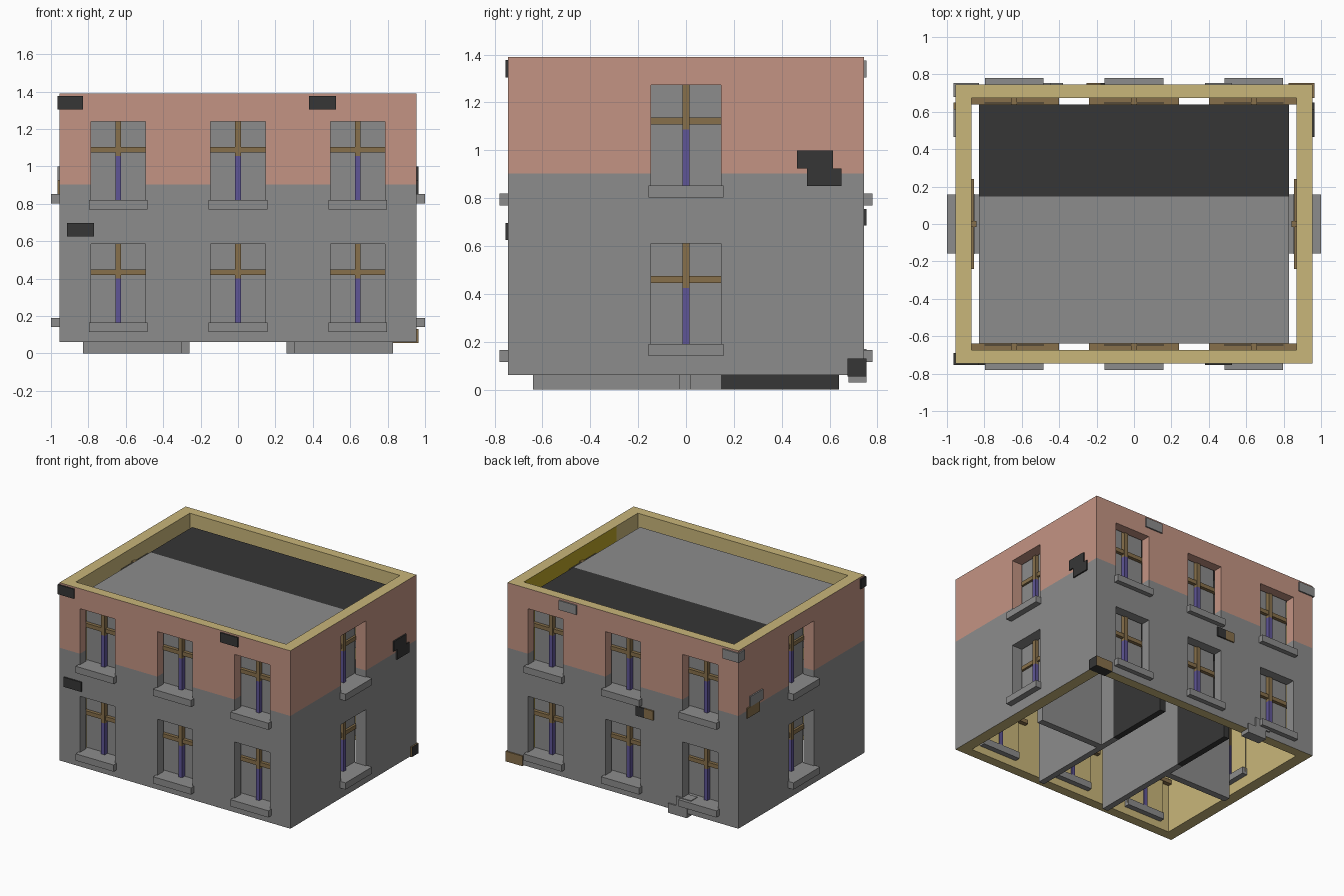
import bpy, bmesh
from mathutils import Vector

if "Cube" in bpy.data.objects:
    bpy.data.objects.remove(bpy.data.objects["Cube"])


def mat(name, r, g, b):
    m = bpy.data.materials.new(name)
    m.diffuse_color = (r, g, b, 1)
    m.use_nodes = True
    m.node_tree.nodes["Principled BSDF"].inputs["Base Color"].default_value = m.diffuse_color
    return m


GREY = mat("grey plaster", 0.263, 0.263, 0.263)
PINK = mat("pink plaster", 0.55, 0.296, 0.227)
YELLOW = mat("yellow lining", 0.584, 0.468, 0.195)
MUSTARD = mat("mustard lining", 0.50, 0.37, 0.02)
BROWN = mat("brown timber", 0.242, 0.162, 0.07)
PURPLE = mat("purple post", 0.114, 0.091, 0.305)
DARK = mat("dark patch", 0.037, 0.037, 0.037)


def boxes(name, items, *mats):
    """One object made of boxes, each (x0, x1, y0, y1, z0, z1)."""
    bm = bmesh.new()
    for b in items:
        vs = bmesh.ops.create_cube(bm, size=1)["verts"]
        for v in vs:
            v.co = Vector([(b[2 * i] + b[2 * i + 1]) / 2 + v.co[i] * abs(b[2 * i + 1] - b[2 * i])
                           for i in range(3)])
    me = bpy.data.meshes.new(name)
    bm.to_mesh(me)
    bm.free()
    for m in mats:
        me.materials.append(m)
    ob = bpy.data.objects.new(name, me)
    bpy.context.collection.objects.link(ob)
    return ob


def on_wall(axis, sign, u0, u1, d0, d1, z0, z1):
    """Box placed on a wall: u runs along it, d is distance from the centre."""
    d = sorted((sign * d0, sign * d1))
    return (u0, u1, *d, z0, z1) if axis == "y" else (*d, u0, u1, z0, z1)


def subtract(ob, cutter):
    mod = ob.modifiers.new("cut", "BOOLEAN")
    mod.operation, mod.solver, mod.object = "DIFFERENCE", "EXACT", cutter
    cutter.hide_render = True
    bpy.context.view_layer.objects.active = ob
    bpy.ops.object.modifier_apply(modifier=mod.name)
    bpy.data.objects.remove(cutter)


HX, HY = 0.955, 0.745      # outer half sizes
IX, IY = 0.87, 0.673       # inner half sizes
BASE, TOP, BAND = 0.06, 1.39, 0.903

# Windows: openings, sills, transoms, posts and panes for all four walls
holes, sills, transoms, posts_top, posts_low, panes = [], [], [], [], [], []
for sign in (-1, 1):
    for axis, centres in (("y", (-0.64, 0, 0.64)), ("x", (0,))):
        for c in centres:
            for floor in (0, 0.655):
                if axis == "y":
                    z, out, inn, pane, bar, post = 0.165 + floor, HY, IY, 0.645, (0.64, 0.675), (0.638, 0.682)
                else:
                    z, out, inn, pane, bar, post = 0.19 + floor * 1.012, HX, IX, 0.852, (0.855, 0.873), (0.842, 0.885)

                def add(lst, h, d, z0, z1):
                    lst.append(on_wall(axis, sign, c - h, c + h, d[0], d[1], z + z0, z + z1))
                add(holes, 0.146, (inn - 0.05, out + 0.05), -0.02, 0.42)
                add(sills, 0.157, (inn - 0.04, out + (0.035 if axis == "y" else 0.045)), -0.05, 0)
                add(transoms, 0.24, bar, 0.255, 0.285)
                add(posts_low, 0.015, post, -0.01, 0.235)
                add(posts_top, 0.015, post, 0.235, 0.44)
                add(panes, 0.16, (pane, pane + 0.005), -0.03, 0.44)

# Outer walls: hollow shell with window openings
walls = boxes("outer_walls", [(-HX, HX, -HY, HY, BASE, TOP)], GREY, PINK, YELLOW, MUSTARD)
subtract(walls, boxes("room_cutter", [(-IX, IX, -IY, IY, -1, 2)]))
subtract(walls, boxes("window_cutter", holes))

# Wall colours by height and by inside/outside
bm = bmesh.new()
bm.from_mesh(walls.data)
for co, no in (((0, 0, BAND), (0, 0, 1)), ((0, -0.42, 0), (0, 1, 0))):
    bmesh.ops.bisect_plane(bm, geom=bm.verts[:] + bm.edges[:] + bm.faces[:],
                           plane_co=co, plane_no=no, dist=1e-5)
bm.normal_update()
for f in bm.faces:
    p = f.calc_center_median()
    if abs(p.x) < IX + 0.002 and abs(p.y) < IY + 0.002:
        f.material_index = 3 if f.normal.x < -0.9 and p.y > -0.42 else 2
    elif abs(f.normal.z) > 0.9 and (p.z > TOP - 0.01 or p.z < BASE + 0.01):
        f.material_index = 2
    else:
        f.material_index = 1 if p.z > BAND else 0
bm.to_mesh(walls.data)
bm.free()

boxes("window_sills", sills, GREY)
boxes("window_transoms", transoms, BROWN)
boxes("window_posts_upper", posts_top, BROWN)
boxes("window_posts_lower", posts_low, PURPLE)

# Panes: grey outside, yellow towards the room
pane_ob = boxes("window_panes", panes, GREY, YELLOW)
for f in pane_ob.data.polygons:
    if f.normal.x * f.center.x + f.normal.y * f.center.y < -0.5:
        f.material_index = 1

# Inner core: roof, middle floor and partitions, with a dark rear strip
SX, SY, SPLIT = 0.828, 0.64, 0.147
for label, y0, y1, m in (("front", -SY, SPLIT, GREY), ("rear", SPLIT, SY, DARK)):
    boxes("roof_slab_" + label, [(-SX, SX, y0, y1, 1.27, 1.31)], m)
    boxes("middle_floor_" + label, [(-SX, SX, y0, y1, 0.64, 0.68)], m)
    boxes("cross_walls_" + label, [(s * 0.2825 - 0.0225, s * 0.2825 + 0.0225, y0, y1, 0, 1.27)
                                   for s in (-1, 1)], m)
boxes("long_walls", [(-SX, -0.305, -0.03, 0.02, 0, 1.27), (0.305, SX, -0.03, 0.02, 0, 1.27)], GREY)

# Loose bricks showing through the plaster
P = 0.01
front = [(-0.965, -0.83, 1.305), (0.38, 0.525, 1.305), (-0.915, -0.77, 0.625)]
boxes("front_bricks", [on_wall("y", -1, a, b, 0.69, HY + P, z, z + 0.072) for a, b, z in front], DARK)
side = [(0.465, 0.615, 0.925), (0.505, 0.65, 0.85)]
boxes("right_bricks", [on_wall("x", 1, a, b, 0.9, HX + P, z, z + 0.075) for a, b, z in side], DARK)
for (a, b, z), m in zip(side, (GREY, BROWN)):
    boxes("left_brick", [on_wall("x", -1, a, b, 0.9, HX + P, z, z + 0.075)], m)
back = [(-0.965, -0.83, 1.305), (0.38, 0.525, 1.305), (-0.535, -0.38, 0.03), (-0.57, -0.445, 0.10)]
boxes("back_bricks", [on_wall("y", 1, a, b, 0.68, HY + P, z, z + 0.07) for a, b, z in back], GREY)
boxes("back_brick_dark_half", [(-0.18, -0.11, 0.69, HY + P, 0.685, 0.755)], DARK)
boxes("back_brick_brown_half", [(-0.255, -0.18, 0.69, HY + P, 0.685, 0.755)], BROWN)
corner = boxes("corner_brick", [(0.825, HX + P, 0.675, HY + P, 0.055, 0.13)], BROWN, DARK)
for f in corner.data.polygons:
    f.material_index = 1 if f.normal.x > 0.9 or f.normal.z < -0.9 else 0
